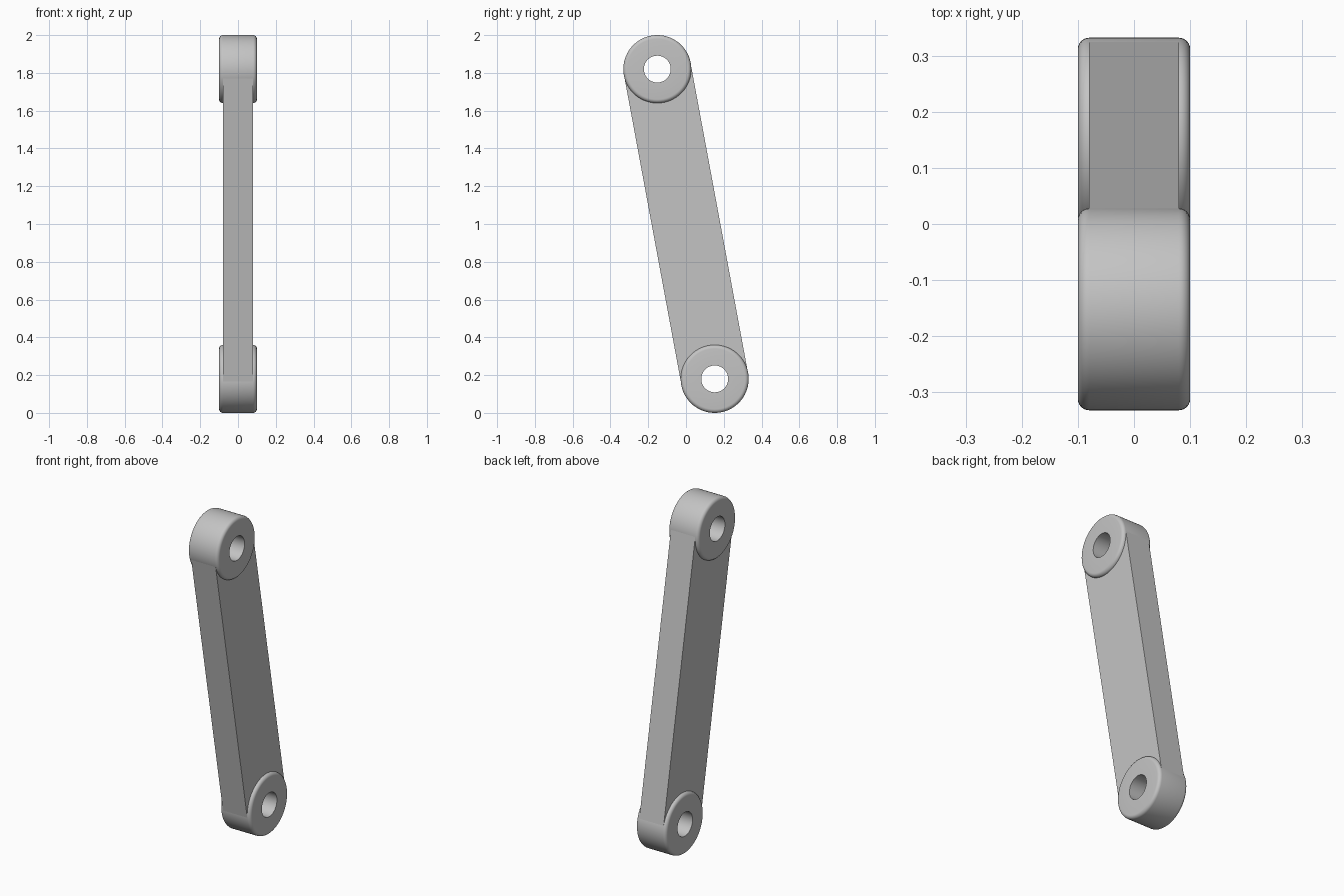
import bpy, bmesh, math
from mathutils import Vector, Matrix

cube = bpy.data.objects.get("Cube")
if cube:
    bpy.data.objects.remove(cube, do_unlink=True)

TOP = Vector((0, -0.152, 1.82))
BOTTOM = Vector((0, 0.152, 0.18))
RADIUS, HOLE, HALF_BOSS, HALF_BAR, FILLET = 0.18, 0.071, 0.1, 0.08, 0.02

grey = bpy.data.materials.new("grey metal")
grey.use_nodes = True
colour = (0.55, 0.55, 0.55, 1)
grey.diffuse_color = colour
grey.node_tree.nodes["Principled BSDF"].inputs["Base Color"].default_value = colour


def add_object(name, bm):
    bmesh.ops.recalc_face_normals(bm, faces=bm.faces)
    mesh = bpy.data.meshes.new(name)
    bm.to_mesh(mesh)
    bm.free()
    mesh.materials.append(grey)
    ob = bpy.data.objects.new(name, mesh)
    bpy.context.collection.objects.link(ob)
    bpy.ops.object.select_all(action="DESELECT")
    ob.select_set(True)
    bpy.context.view_layer.objects.active = ob
    bpy.ops.object.shade_smooth_by_angle(angle=math.radians(30))
    return ob


# Pivot boss: rounded ring section spun around the x axis
def boss(name, centre):
    half = []
    for i in range(7):
        a = math.pi / 2 * i / 6
        half.append((HALF_BOSS - FILLET * (1 - math.cos(a)),
                     RADIUS - FILLET * (1 - math.sin(a))))
    half.insert(0, (HALF_BOSS, HOLE))
    section = half + [(-x, r) for x, r in reversed(half)]
    bm = bmesh.new()
    verts = [bm.verts.new((x, 0, r)) for x, r in section]
    edges = [bm.edges.new((v, verts[i - 1])) for i, v in enumerate(verts)]
    bmesh.ops.spin(bm, geom=verts + edges, cent=(0, 0, 0), axis=(1, 0, 0),
                   angle=math.tau, steps=64)
    bmesh.ops.remove_doubles(bm, verts=bm.verts, dist=0.0001)
    add_object(name, bm).location = centre


boss("upper_pivot_boss", TOP)
boss("lower_pivot_boss", BOTTOM)

# Link bar: flat strip whose scooped ends stay clear of the pivot holes
along = TOP - BOTTOM
reach = along.length / 2
wide, scoop = RADIUS - 0.001, 0.12
outline = []
for end in (1, -1):
    outline.append((end * wide, end * reach))
    for i in range(17):
        a = math.pi * i / 16
        outline.append((end * scoop * math.cos(a),
                        end * (reach - scoop * math.sin(a))))
    outline.append((-end * wide, end * reach))
bm = bmesh.new()
face = bm.faces.new([bm.verts.new((-HALF_BAR, y, z)) for y, z in outline])
extruded = bmesh.ops.extrude_face_region(bm, geom=[face], use_keep_orig=True)
bmesh.ops.translate(bm, vec=(2 * HALF_BAR, 0, 0),
                    verts=[g for g in extruded["geom"] if isinstance(g, bmesh.types.BMVert)])
bmesh.ops.triangulate(bm, faces=[f for f in bm.faces if len(f.verts) > 4])
bar = add_object("link_bar", bm)
bar.location = (TOP + BOTTOM) / 2
bar.rotation_euler.x = math.atan2(-along.y, along.z)
